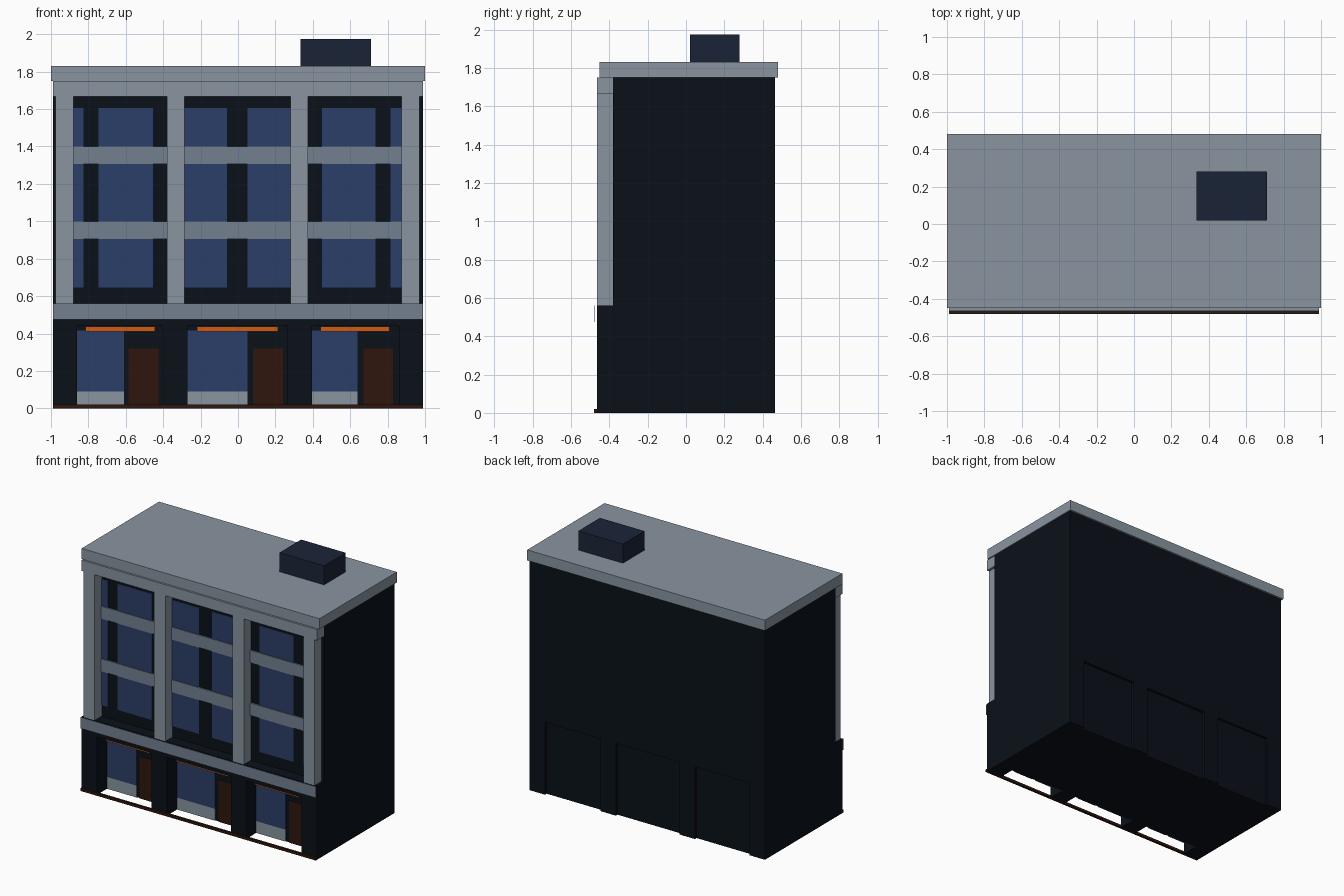
import bpy, bmesh

if "Cube" in bpy.data.objects:
    bpy.data.objects.remove(bpy.data.objects["Cube"])


def material(name, hexcode):
    rgb = [int(hexcode[i:i + 2], 16) / 255 for i in (0, 2, 4)]
    m = bpy.data.materials.new(name)
    m.diffuse_color = (*[c ** 2.2 for c in rgb], 1)
    m.use_nodes = True
    m.node_tree.nodes["Principled BSDF"].inputs["Base Color"].default_value = m.diffuse_color
    return m


DARK = material("dark_wall", "12181f")
STONE = material("pale_stone", "88949f")
BAND = material("grey_band", "737f8f")
GLASS = material("blue_glass", "2f4168")
WOOD = material("brown_wood", "321c14")
ORANGE = material("orange_trim", "cc5c1c")
SLATE = material("slate_box", "20283a")


def finish(name, bm, mat):
    bmesh.ops.recalc_face_normals(bm, faces=bm.faces)
    me = bpy.data.meshes.new(name)
    bm.to_mesh(me)
    bm.free()
    ob = bpy.data.objects.new(name, me)
    bpy.context.collection.objects.link(ob)
    if mat:
        me.materials.append(mat)
    return ob


def boxes(name, spans, mat=None):
    """One object from boxes given as ((x0, x1), (y0, y1), (z0, z1))."""
    bm = bmesh.new()
    for span in spans:
        vs = bmesh.ops.create_cube(bm, size=1)["verts"]
        for v in vs:
            for i, (a, b) in enumerate(span):
                v.co[i] = (a + b) / 2 + v.co[i] * (b - a)
    return finish(name, bm, mat)


# Main block: stepped side profile swept across the width
profile = [(-.465, 0), (.465, 0), (.465, 1.75), (-.38, 1.75), (-.38, .56), (-.465, .56)]
bm = bmesh.new()
face = bm.faces.new([bm.verts.new((-.99, y, z)) for y, z in profile])
ext = bmesh.ops.extrude_face_region(bm, geom=[face])["geom"]
bmesh.ops.translate(bm, vec=(1.98, 0, 0), verts=[e for e in ext if isinstance(e, bmesh.types.BMVert)])
body = finish("main_block", bm, DARK)

# Shop bays cut into the front, shallow matching panels in the back
bays = [(-.86, -.40), (-.27, .265), (.395, .86)]
cutter = boxes("bay_cutter", [(b, (-.6, -.34), (-.1, .44)) for b in bays]
               + [(b, (.445, .6), (-.1, .55)) for b in bays])
cutter.hide_render = True
mod = body.modifiers.new("bays", "BOOLEAN")
mod.operation, mod.solver, mod.object = "DIFFERENCE", "EXACT", cutter
bpy.context.view_layer.objects.active = body
bpy.ops.object.modifier_apply(modifier=mod.name)
bpy.data.objects.remove(cutter)

# Shopfronts: glass, stall riser, door and orange trim
shop_y = (-.346, -.338)
shop_glass = [(-.86, -.61), (-.27, .05), (.395, .64)]
doors = [(-.585, -.425), (.08, .24), (.67, .83)]
trims = [(-.815, -.445), (-.22, .215), (.44, .81)]
boxes("shop_glass", [(x, shop_y, (.09, .415)) for x in shop_glass], GLASS)
boxes("stall_riser", [(x, shop_y, (0, .09)) for x in shop_glass], STONE)
boxes("shop_door", [(x, shop_y, (0, .32)) for x in doors], WOOD)
boxes("shop_trim", [(x, (-.43, -.41), (.412, .438)) for x in trims], ORANGE)

# Street edge strip and fascia board
boxes("street_strip", [((-.99, .99), (-.48, -.463), (0, .02))], WOOD)
boxes("fascia_board", [((-.99, .99), (-.478, -.474), (.475, .56))], BAND)

# Upper facade: pillars, head beam, windows and spandrels
pillars = [(-.975, -.88), (-.38, -.285), (.28, .375), (.875, .97)]
boxes("pillar", [(x, (-.465, -.38), (.56, 1.667)) for x in pillars], STONE)
boxes("head_beam", [((-.99, .99), (-.465, -.38), (1.667, 1.75))], STONE)
panes = [(-.88, -.825), (-.745, -.455), (-.285, -.06), (.05, .28), (.45, .735), (.815, .875)]
floors = [(.645, .905), (1.0, 1.305), (1.4, 1.605)]
boxes("window", [(x, (-.384, -.379), z) for x in panes for z in floors], GLASS)
gaps = [(a[1], b[0]) for a, b in zip(pillars, pillars[1:])]
boxes("spandrel", [(x, (-.39, -.379), z) for x in gaps for z in [(.905, 1.0), (1.305, 1.4)]], BAND)

# Roof slab and rooftop unit
boxes("roof_slab", [((-1, 1), (-.45, .48), (1.75, 1.83))], STONE)
boxes("rooftop_unit", [((.335, .71), (.02, .28), (1.83, 1.975))], SLATE)
